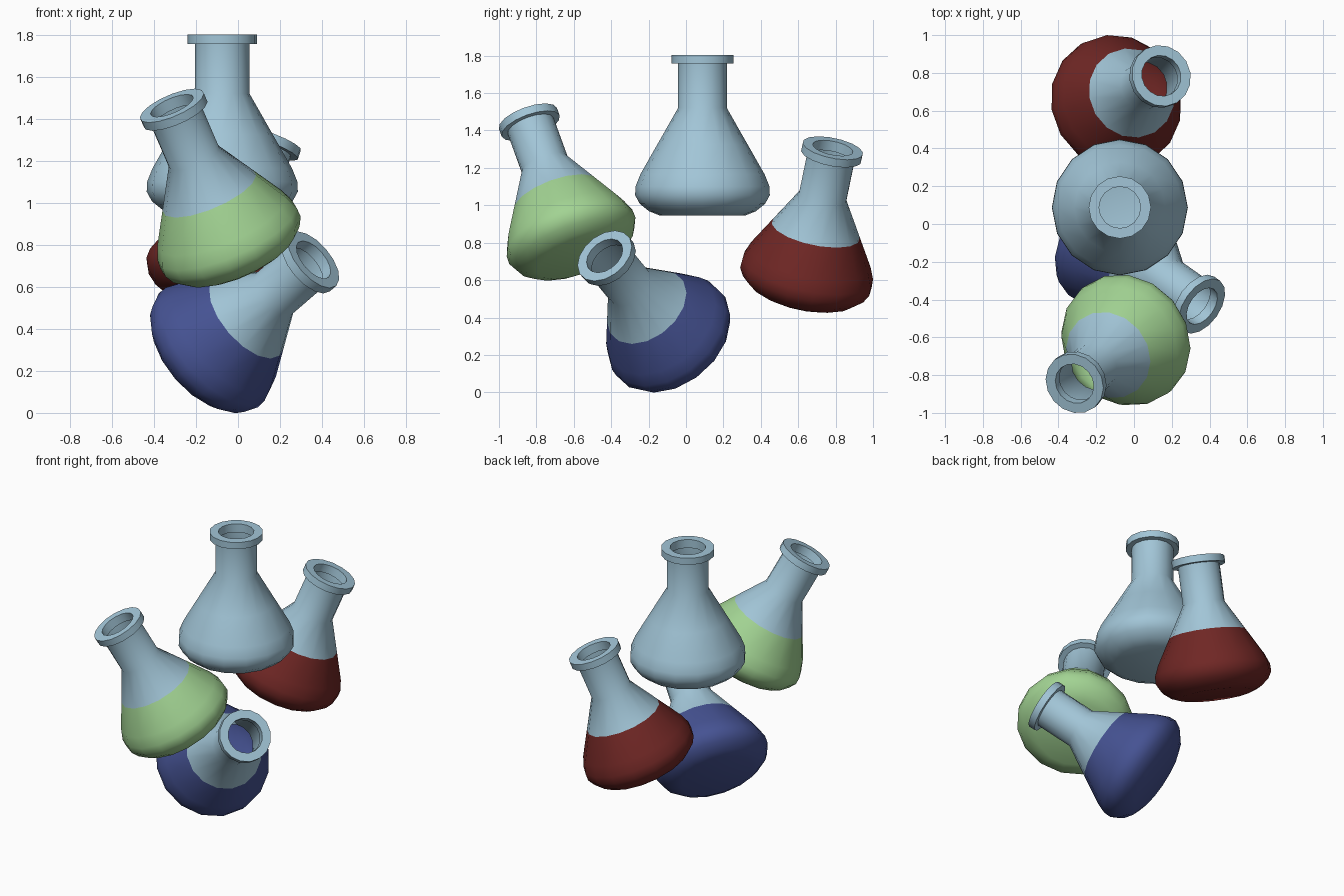
import bpy, bmesh, math
from mathutils import Vector

if "Cube" in bpy.data.objects:
    bpy.data.objects.remove(bpy.data.objects["Cube"])

SIDES = 16
# flask profile (radius, height above the base), base to mouth
BODY = [(0.23, 0.0), (0.285, 0.022), (0.335, 0.062), (0.36, 0.108), (0.358, 0.155),
        (0.332, 0.22), (0.241, 0.38)]
SHOULDER = [(0.241, 0.38), (0.13, 0.575), (0.13, 0.813)]
RIM = [(0.128, 0.812), (0.165, 0.812), (0.165, 0.857), (0.11, 0.857), (0.11, 0.80), (0.128, 0.80)]


def material(name, color):
    m = bpy.data.materials.new(name)
    m.diffuse_color = (*color, 1)
    m.use_nodes = True
    m.node_tree.nodes["Principled BSDF"].inputs["Base Color"].default_value = m.diffuse_color
    return m


def lathe(name, profile, mat, base, axis, cap=False):
    """Spin a profile around the flask axis, optionally closing its first ring."""
    bm = bmesh.new()
    rings = [[bm.verts.new((r * math.cos(i * math.tau / SIDES), r * math.sin(i * math.tau / SIDES), h))
              for i in range(SIDES)] for r, h in profile]
    for lo, hi in zip(rings, rings[1:]):
        for i in range(SIDES):
            j = (i + 1) % SIDES
            bm.faces.new((lo[i], lo[j], hi[j], hi[i]))
    if cap:
        bm.faces.new(rings[0][::-1])
    me = bpy.data.meshes.new(name)
    bm.to_mesh(me)
    bm.free()
    me.materials.append(mat)
    ob = bpy.data.objects.new(name, me)
    ob.rotation_euler = axis.to_track_quat('Z', 'Y').to_euler()
    ob.location = base
    bpy.context.collection.objects.link(ob)
    bpy.ops.object.select_all(action='DESELECT')
    ob.select_set(True)
    bpy.context.view_layer.objects.active = ob
    bpy.ops.object.shade_smooth_by_angle(angle=math.radians(40))


glass = material("glass", (0.36, 0.56, 0.68))
green = material("green_liquid", (0.36, 0.65, 0.29))
red = material("red_liquid", (0.16, 0.02, 0.018))
blue = material("blue_liquid", (0.06, 0.085, 0.29))

# name, liquid, centre of the widest ring, centre of the mouth
FLASKS = [
    ("empty", None, (-0.075, 0.088, 1.073), (-0.075, 0.088, 1.803)),
    ("green", green, (-0.042, -0.614, 0.828), (-0.315, -0.845, 1.464)),
    ("red", red, (-0.095, 0.645, 0.631), (0.145, 0.785, 1.306)),
    ("blue", blue, (-0.128, -0.09, 0.31), (0.36, -0.435, 0.73)),
]
for name, liquid, wide, mouth in FLASKS:
    axis = (Vector(mouth) - Vector(wide)).normalized()
    base = Vector(mouth) - axis * 0.857
    if liquid:
        lathe(name + "_liquid", BODY, liquid, base, axis, cap=True)
        lathe(name + "_flask_neck", SHOULDER, glass, base, axis)
    else:
        lathe(name + "_flask_body", BODY + SHOULDER[1:], glass, base, axis, cap=True)
    lathe(name + "_flask_rim", RIM, glass, base, axis)
